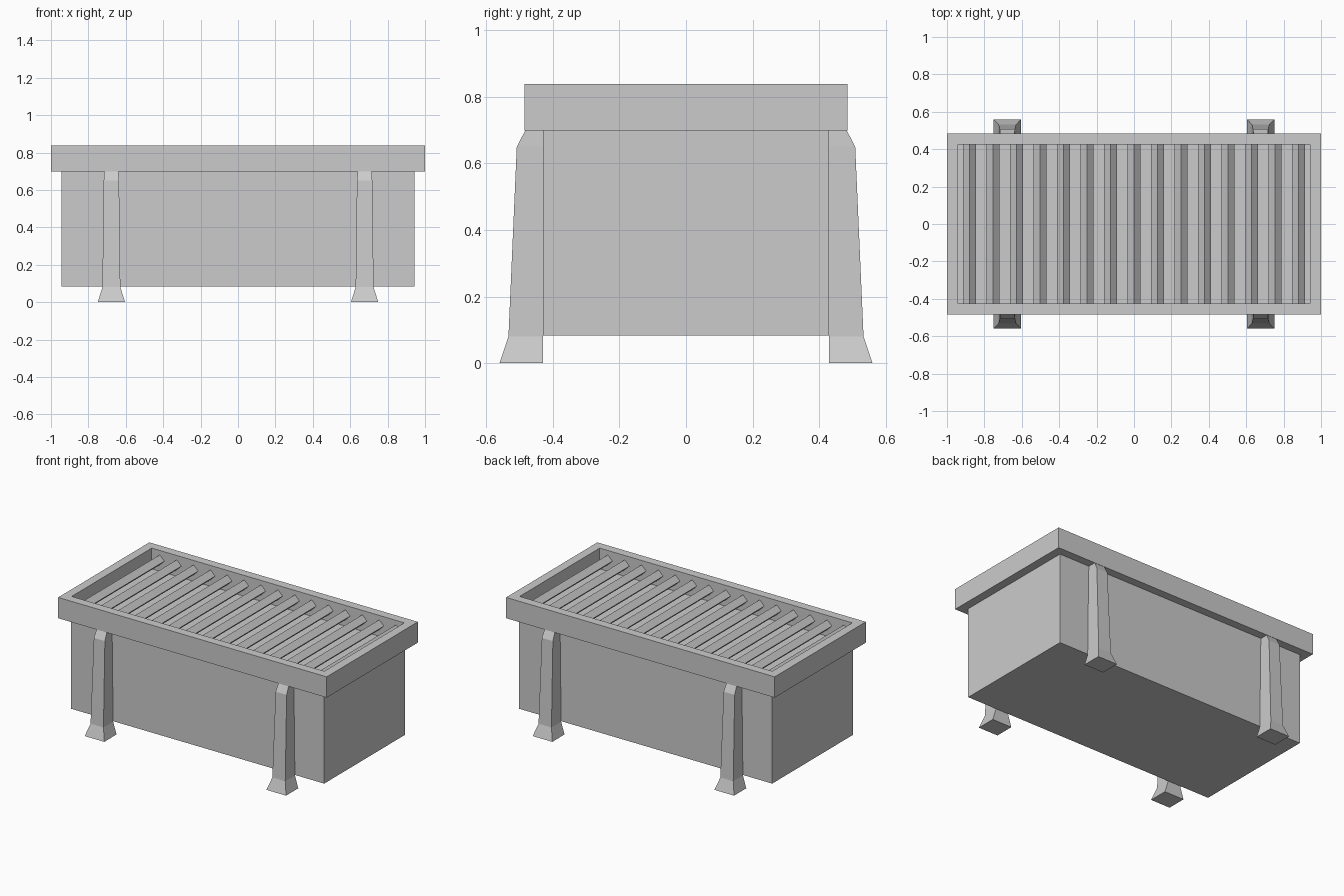
import bpy
import bmesh
from math import radians, sqrt

if "Cube" in bpy.data.objects:
    bpy.data.objects.remove(bpy.data.objects["Cube"], do_unlink=True)

grey = bpy.data.materials.new("plain_grey")
grey.use_nodes = True
grey.diffuse_color = (0.6, 0.6, 0.6, 1)
grey.node_tree.nodes["Principled BSDF"].inputs["Base Color"].default_value = grey.diffuse_color

BODY_X, BODY_Y = 0.943, 0.43
RIM_X, RIM_Y = 1.0, 0.485
BASE_Z, RIM_Z, TOP_Z = 0.083, 0.698, 0.838


def finish(name, bm):
    bmesh.ops.recalc_face_normals(bm, faces=bm.faces)
    mesh = bpy.data.meshes.new(name)
    bm.to_mesh(mesh)
    bm.free()
    mesh.materials.append(grey)
    obj = bpy.data.objects.new(name, mesh)
    bpy.context.collection.objects.link(obj)
    return obj


def loft(name, rings, closed=False):
    """Skin a stack of four-cornered rings; close it as a loop or cap its ends."""
    bm = bmesh.new()
    loops = [[bm.verts.new(p) for p in ring] for ring in rings]
    pairs = list(zip(loops, loops[1:]))
    if closed:
        pairs.append((loops[-1], loops[0]))
    else:
        bm.faces.new(loops[0])
        bm.faces.new(loops[-1])
    for a, b in pairs:
        for i in range(4):
            j = (i + 1) % 4
            bm.faces.new((a[i], a[j], b[j], b[i]))
    return finish(name, bm)


def rect(x, y, z):
    return [(-x, -y, z), (x, -y, z), (x, y, z), (-x, y, z)]


# Main box and the raised rim around its top
loft("body", [rect(BODY_X, BODY_Y, BASE_Z), rect(BODY_X, BODY_Y, RIM_Z)])
loft("rim", [rect(RIM_X, RIM_Y, RIM_Z), rect(RIM_X, RIM_Y, TOP_Z),
             rect(BODY_X - 0.002, BODY_Y - 0.004, TOP_Z),
             rect(BODY_X - 0.002, BODY_Y - 0.004, RIM_Z)], closed=True)

# Row of square bars turned on edge inside the rim
BARS, END_X, HALF_DIAGONAL = 15, 0.88, 0.034
for i in range(BARS):
    x = -END_X + 2 * END_X * i / (BARS - 1)
    bm = bmesh.new()
    bmesh.ops.create_cube(bm, size=1)
    side = HALF_DIAGONAL * sqrt(2)
    bmesh.ops.scale(bm, vec=(side, 2 * BODY_Y, side), verts=bm.verts)
    bar = finish(f"grate_bar_{i + 1}", bm)
    bar.rotation_euler.y = radians(45)
    bar.location = (x, 0, 0.775)

# Four tapered legs with flared feet: height, half width, outer depth
LEG_PROFILE = [(0, 0.073, 0.56), (0.08, 0.048, 0.533),
               (0.65, 0.041, 0.508), (RIM_Z, 0.038, 0.483)]
for end, sy in (("front", -1), ("back", 1)):
    for side_name, sx in (("left", 1), ("right", -1)):
        rings = []
        for z, w, y in LEG_PROFILE:
            cx = sx * 0.677
            rings.append([(cx - w, sy * BODY_Y, z), (cx + w, sy * BODY_Y, z),
                          (cx + w, sy * y, z), (cx - w, sy * y, z)])
        loft(f"{end}_{side_name}_leg", rings)
